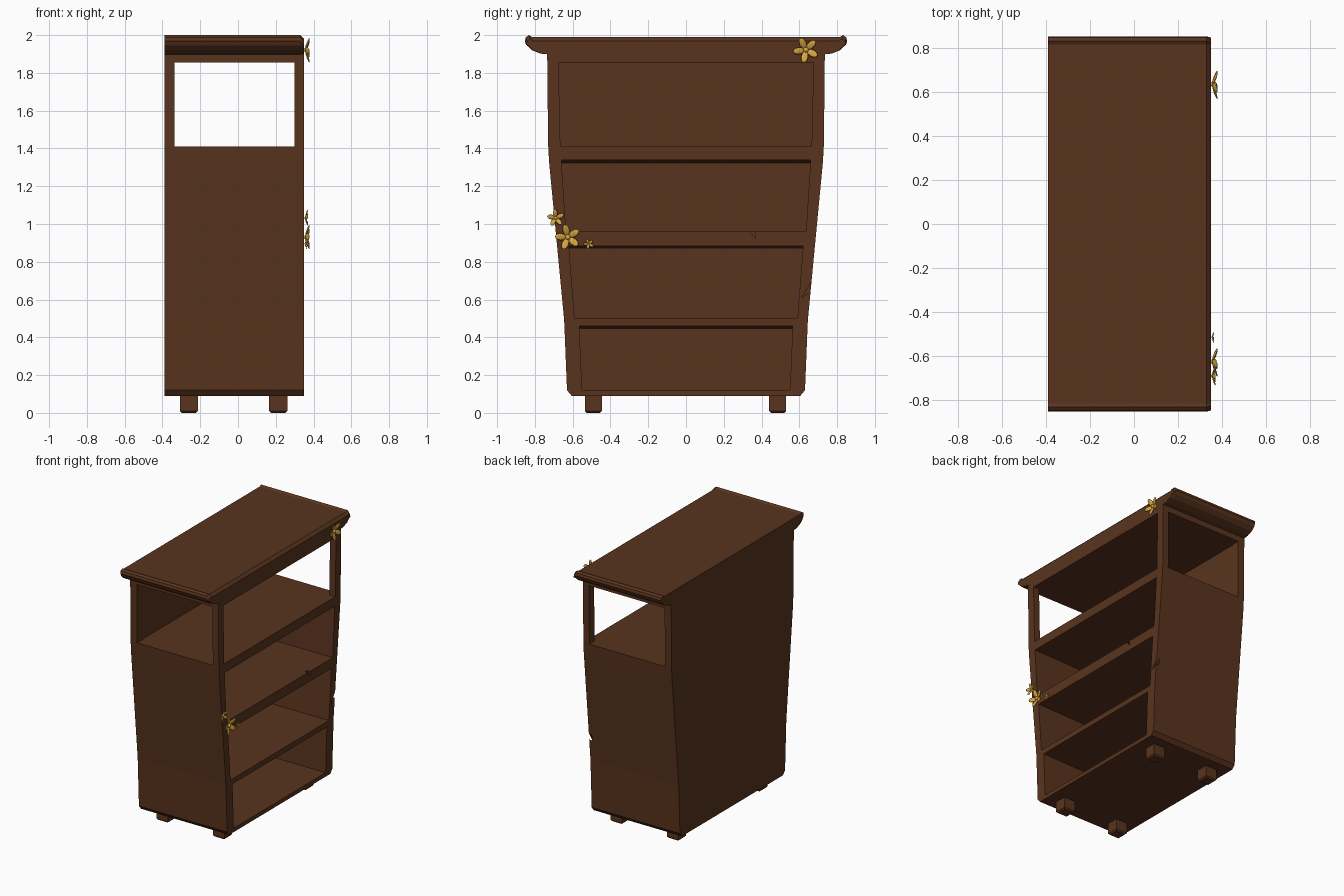
import bpy, bmesh, math
from mathutils import Matrix, Vector

if "Cube" in bpy.data.objects:
    bpy.data.objects.remove(bpy.data.objects["Cube"])


def material(name, rgb):
    m = bpy.data.materials.new(name)
    m.diffuse_color = (*rgb, 1)
    m.use_nodes = True
    m.node_tree.nodes["Principled BSDF"].inputs["Base Color"].default_value = m.diffuse_color
    return m


WOOD = material("dark_wood", (0.10, 0.034, 0.013))
GOLD = material("gold", (0.68, 0.38, 0.055))


def add_object(name, bm, mat):
    bmesh.ops.recalc_face_normals(bm, faces=bm.faces[:])
    me = bpy.data.meshes.new(name)
    bm.to_mesh(me)
    bm.free()
    me.materials.append(mat)
    ob = bpy.data.objects.new(name, me)
    bpy.context.collection.objects.link(ob)
    return ob


def loft(name, back, front, x0, x1):
    """Solid between a y-z outline at x0 and a matching one at x1."""
    bm = bmesh.new()
    a = [bm.verts.new((x0, y, z)) for y, z in back]
    b = [bm.verts.new((x1, y, z)) for y, z in front]
    n = len(a)
    bm.faces.new(a)
    bm.faces.new(b[::-1])
    for i in range(n):
        bm.faces.new((a[i], a[(i + 1) % n], b[(i + 1) % n], b[i]))
    return add_object(name, bm, WOOD)


def mirrored(half):
    return half + [(-y, z) for y, z in reversed(half)]


def trapezoid(y_low, z_low, y_high, z_high):
    return mirrored([(y_low, z_low), (y_high, z_high)])


# Tapered cabinet body
body_outline = mirrored([(0.605, 0.09), (0.63, 0.12), (0.645, 0.49), (0.725, 1.33),
                         (0.73, 1.42), (0.735, 1.91)])
body = loft("cabinet_body", body_outline, body_outline, -0.39, 0.35)

# Four open compartments, undersides dropping slightly towards the back
cutters = []
for y0, z0, y1, z1, drop in [(0.55, 0.12, 0.565, 0.46, 0.016), (0.59, 0.50, 0.62, 0.885, 0.016),
                             (0.635, 0.96, 0.66, 1.34, 0.016), (0.665, 1.41, 0.675, 1.855, 0)]:
    cutters.append(loft("compartment_cutter", trapezoid(y0, z0, y1, z1 - drop),
                        trapezoid(y0, z0, y1, z1), -0.34, 0.36))

# Side windows through the top compartment
window = trapezoid(0.9, 1.41, 0.9, 1.855)
cutters.append(loft("window_cutter", window, window, -0.335, 0.30))

# Wear notches on the post and a shelf edge
for tri in ([(0.68, 0.72), (0.612, 0.61), (0.665, 0.65)],
            [(0.335, 0.962), (0.365, 0.962), (0.367, 0.925)]):
    cutters.append(loft("notch_cutter", tri, tri, 0.325, 0.36))

for c in cutters:
    c.hide_render = True
    mod = body.modifiers.new("cut", 'BOOLEAN')
    mod.operation, mod.solver, mod.object = 'DIFFERENCE', 'EXACT', c
dg = bpy.context.evaluated_depsgraph_get()
cut_mesh = bpy.data.meshes.new_from_object(body.evaluated_get(dg))
body.modifiers.clear()
body.data = cut_mesh
for c in cutters:
    bpy.data.objects.remove(c)

# Top board with upturned scroll ends and a bevelled front edge
top_outline = mirrored([(0.72, 1.897), (0.77, 1.902), (0.815, 1.92), (0.842, 1.945), (0.853, 1.968),
                        (0.848, 1.988), (0.832, 2.0), (0.815, 1.99)])
front_outline = [(y * 0.993, z - 0.02 if z > 1.96 else z) for y, z in top_outline]
loft("top_board", top_outline, top_outline, -0.39, 0.33)
loft("top_board_front", top_outline, front_outline, 0.33, 0.35)

# Feet, narrowed a little at the bottom
for x in (-0.26, 0.213):
    for y in (-0.49, 0.485):
        bm = bmesh.new()
        bmesh.ops.create_cube(bm, size=1, matrix=Matrix.Translation((x, y, 0.05))
                              @ Matrix.Diagonal((0.096, 0.09, 0.10, 1)))
        low = [e for e in bm.edges if all(v.co.z < 0.01 for v in e.verts)]
        bmesh.ops.bevel(bm, geom=low, offset=0.01, segments=1, affect='EDGES')
        add_object("foot", bm, WOOD)


def flower(y, z, r, spin):
    bm = bmesh.new()
    base = Matrix.Translation((0.354, y, z))
    for k in range(5):
        turn = Matrix.Rotation(spin + k * math.tau / 5, 4, 'X')
        tilt = Matrix.Rotation(math.radians(20), 4, 'Y')
        shape = Matrix.Translation((0, 0, r * 0.58)) @ Matrix.Diagonal((r * 0.07, r * 0.27, r * 0.46, 1))
        bmesh.ops.create_uvsphere(bm, u_segments=10, v_segments=6, radius=1,
                                  matrix=base @ turn @ tilt @ shape)
    bmesh.ops.create_icosphere(bm, subdivisions=2, radius=r * 0.2,
                               matrix=base @ Matrix.Translation((r * 0.12, 0, 0)))
    for f in bm.faces:
        f.smooth = True
    add_object("flower", bm, GOLD)


# Gold flowers on the front
flower(-0.625, 0.93, 0.07, 0.25)
flower(-0.69, 1.032, 0.047, 0.1)
flower(-0.515, 0.895, 0.028, 0.4)
flower(0.635, 1.922, 0.07, 0.45)
